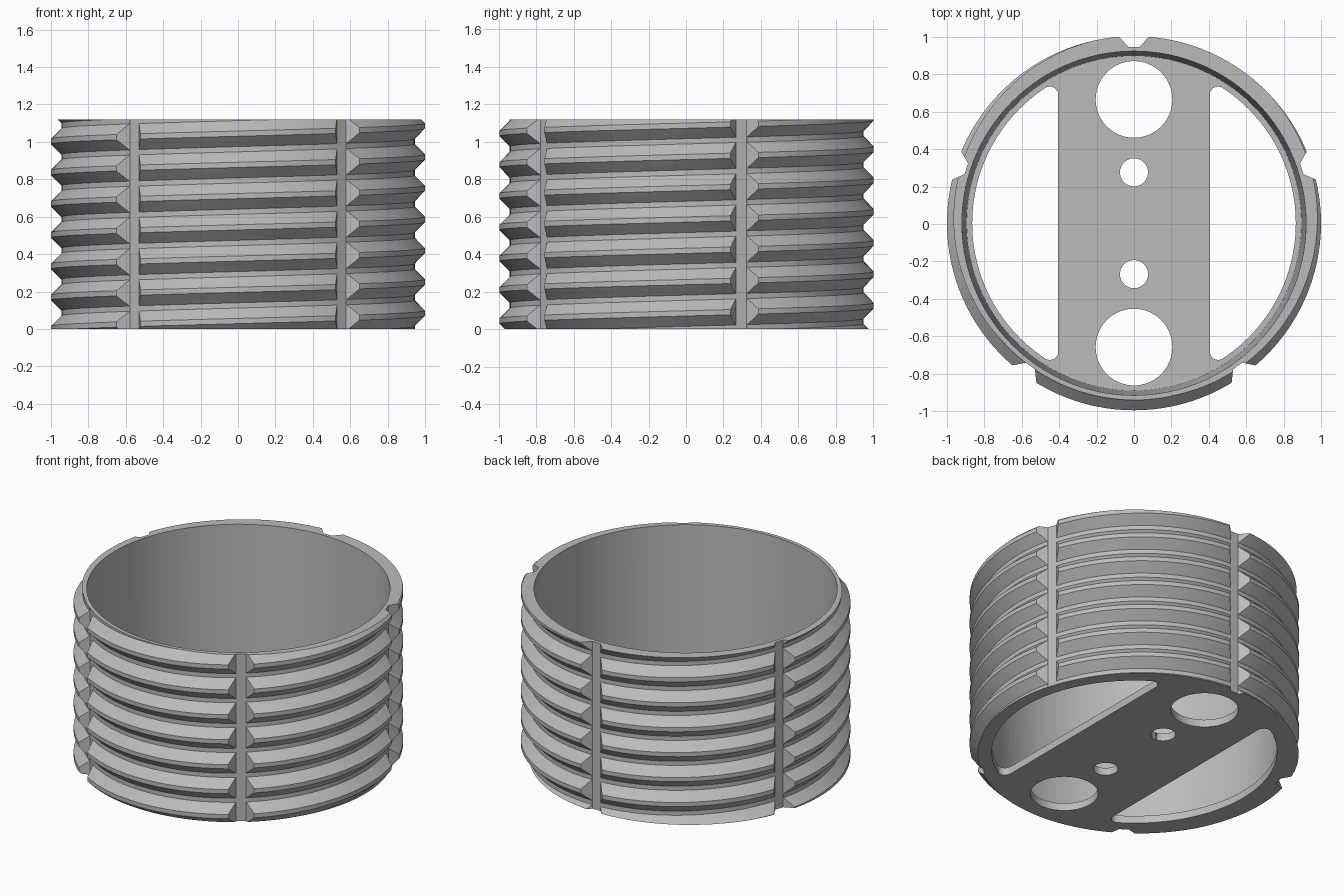
import bpy, bmesh, math
from math import sin, cos, pi, radians

if "Cube" in bpy.data.objects:
    bpy.data.objects.remove(bpy.data.objects["Cube"])

HEIGHT = 1.12
PITCH = 0.167
CREST_R, ROOT_R = 1.0, 0.945
STEPS = 120
FLOOR = 0.05
Y0 = 0.004

grey = bpy.data.materials.new("mid_grey")
grey.use_nodes = True
grey.diffuse_color = (0.5, 0.5, 0.5, 1)
grey.node_tree.nodes["Principled BSDF"].inputs["Base Color"].default_value = (0.5, 0.5, 0.5, 1)


def make_object(name, bm):
    bmesh.ops.recalc_face_normals(bm, faces=bm.faces)
    mesh = bpy.data.meshes.new(name)
    bm.to_mesh(mesh)
    bm.free()
    obj = bpy.data.objects.new(name, mesh)
    bpy.context.collection.objects.link(obj)
    mesh.materials.append(grey)
    return obj


def prism(name, points, z0, z1):
    """Closed outline extruded straight up."""
    bm = bmesh.new()
    face = bm.faces.new([bm.verts.new((x, y, z0)) for x, y in points])
    new = bmesh.ops.extrude_face_region(bm, geom=[face])["geom"]
    verts = [v for v in new if isinstance(v, bmesh.types.BMVert)]
    bmesh.ops.translate(bm, verts=verts, vec=(0, 0, z1 - z0))
    return make_object(name, bm)


def arc(cx, cy, r, a0, a1, n):
    return [(cx + r * cos(a0 + (a1 - a0) * i / n), cy + r * sin(a0 + (a1 - a0) * i / n))
            for i in range(n + 1)]


def circle(cy, r, n):
    return arc(0, cy, r, 0, 2 * pi, n)[:-1]


def helical_blank():
    """Solid rod with a right-handed trapezoid thread, longer than needed."""
    crest_half, root_half = 0.014, 0.014
    tooth = [(-PITCH / 2 + root_half, ROOT_R), (-crest_half, CREST_R),
             (crest_half, CREST_R), (PITCH / 2 - root_half, ROOT_R)]
    turns = 10
    # crest height where the angle is zero
    start = 1.086 - 8 * PITCH
    bm = bmesh.new()
    grid = []
    for i in range(STEPS):
        a = 2 * pi * i / STEPS
        rise = start + PITCH * i / STEPS
        grid.append([bm.verts.new((r * cos(a), r * sin(a), rise + z + k * PITCH))
                     for k in range(turns) for z, r in tooth])

    def vert(i, j):
        return grid[i][j] if i < STEPS else grid[0][j + 4]

    for i in range(STEPS):
        for j in range(4 * turns - 5):
            bm.faces.new((vert(i, j), vert(i + 1, j), vert(i + 1, j + 1), vert(i, j + 1)))
    # close both ends with fans
    low = bm.verts.new((0, 0, -1))
    high = bm.verts.new((0, 0, HEIGHT + 1))
    for e in [e for e in bm.edges if e.is_boundary]:
        tip = low if e.verts[0].co.z < HEIGHT / 2 else high
        bm.faces.new((e.verts[0], e.verts[1], tip))
    bmesh.ops.triangulate(bm, faces=bm.faces)
    return make_object("threaded_cup", bm)


cup = helical_blank()
helpers = []


def apply_cut(cutter, operation="DIFFERENCE"):
    cutter.hide_render = True
    helpers.append(cutter)
    mod = cup.modifiers.new(cutter.name, "BOOLEAN")
    mod.operation = operation
    mod.solver = "EXACT"
    mod.object = cutter


# Trim to height
apply_cut(prism("trim", [(-2, -2), (2, -2), (2, 2), (-2, 2)], 0, HEIGHT), "INTERSECT")

# Slightly tapered bore above the floor
bm = bmesh.new()
top_extra = 0.1
wall = 0.025 / (HEIGHT - FLOOR)
bmesh.ops.create_cone(bm, cap_ends=True, segments=STEPS, radius1=0.895,
                      radius2=0.92 + wall * top_extra, depth=HEIGHT - FLOOR + top_extra)
bmesh.ops.translate(bm, verts=bm.verts, vec=(0, 0, (HEIGHT + FLOOR + top_extra) / 2))
apply_cut(make_object("bore", bm))

# Five flared vertical grooves
for n in range(5):
    a = radians(90 + 72 * n)
    section = [(0.943, -0.03), (1.1, -0.173), (1.1, 0.173), (0.943, 0.03)]
    pts = [(r * cos(a) - t * sin(a), r * sin(a) + t * cos(a)) for r, t in section]
    apply_cut(prism("groove", pts, -0.3, HEIGHT + 0.3))

# Round holes along the floor bar
for cy, r in ((0.662, 0.205), (0.272, 0.075)):
    for s in (1, -1):
        apply_cut(prism("floor_hole", circle(s * cy, r, 64), -0.2, 0.3))

# Side windows in the floor with rounded corners
WINDOW_R, BAR, FILLET = 0.865, 0.405, 0.045
fx = BAR + FILLET
fy = math.sqrt((WINDOW_R - FILLET) ** 2 - fx ** 2)
fa = math.atan2(fy, fx)
outline = (arc(0, 0, WINDOW_R, -fa, fa, 48) + arc(fx, fy, FILLET, fa, pi, 12)[1:]
           + arc(fx, -fy, FILLET, pi, 2 * pi - fa, 12)[:-1])
for s in (1, -1):
    apply_cut(prism("floor_window", [(s * x, y) for x, y in outline], -0.2, 0.3))

# Bake the cuts and discard the helpers
bpy.context.view_layer.update()
baked = bpy.data.meshes.new_from_object(cup.evaluated_get(bpy.context.evaluated_depsgraph_get()))
cup.modifiers.clear()
cup.data = baked
for h in helpers:
    bpy.data.objects.remove(h)
cup.location.y = Y0

bpy.ops.object.select_all(action="DESELECT")
cup.select_set(True)
bpy.context.view_layer.objects.active = cup
bpy.ops.object.shade_smooth_by_angle(angle=radians(20))
